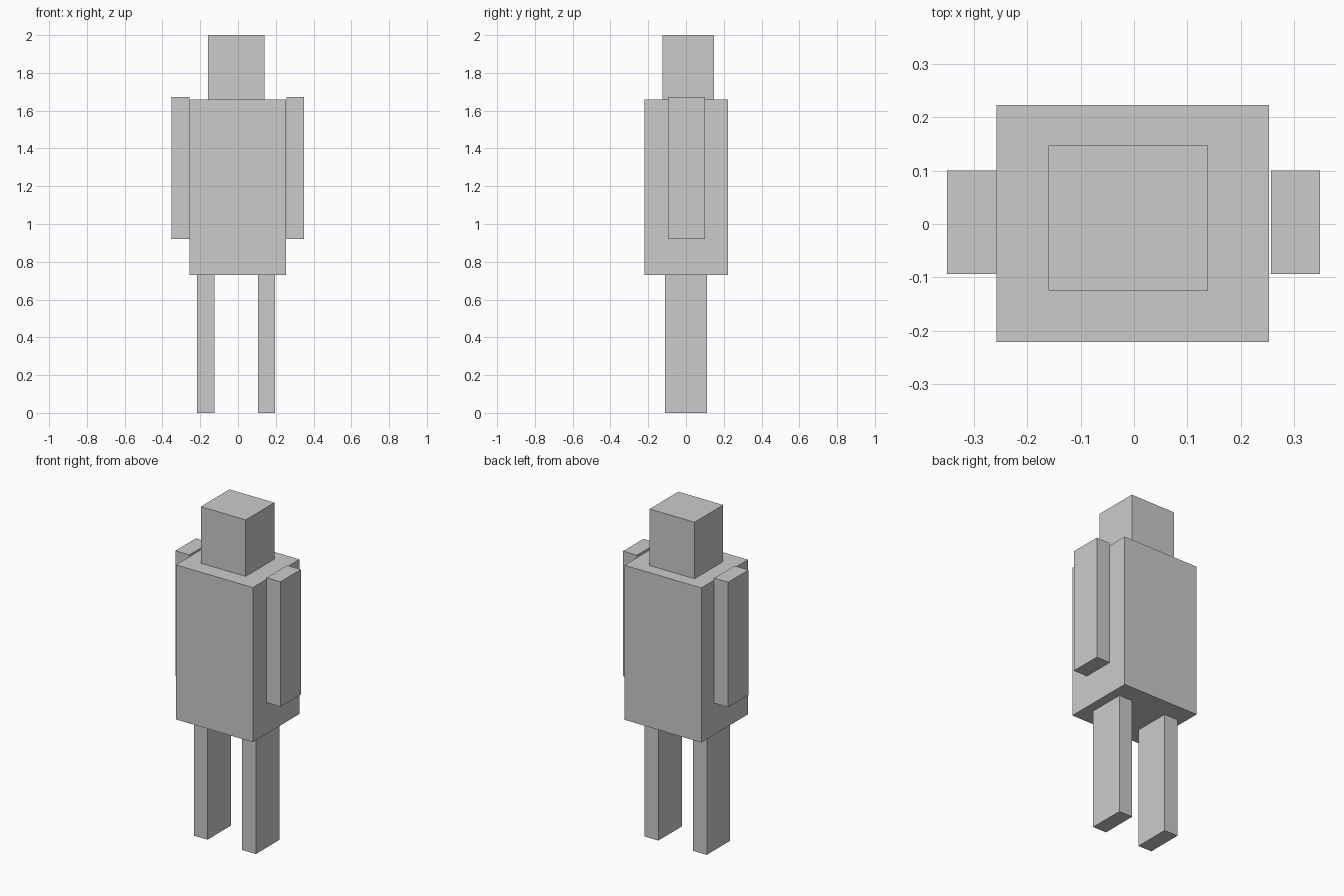
import bpy

# Remove the default object
cube = bpy.data.objects.get("Cube")
if cube:
    bpy.data.objects.remove(cube, do_unlink=True)

# Single plain grey material
GREY = (0.6, 0.6, 0.6, 1.0)
grey = bpy.data.materials.new("plain_grey")
grey.use_nodes = True
grey.diffuse_color = GREY
grey.node_tree.nodes["Principled BSDF"].inputs["Base Color"].default_value = GREY


def box(name, x, y, z):
    """Flat-faced box spanning the given (low, high) ranges."""
    spans = (x, y, z)
    bpy.ops.mesh.primitive_cube_add(size=1, location=[(a + b) / 2 for a, b in spans])
    ob = bpy.context.object
    ob.name = ob.data.name = name
    ob.scale = [b - a for a, b in spans]
    bpy.ops.object.transform_apply(location=False, rotation=False, scale=True)
    ob.data.materials.clear()
    ob.data.materials.append(grey)
    return ob


# Head and torso
box("head", (-0.16, 0.139), (-0.125, 0.147), (1.66, 2.0))
box("torso", (-0.258, 0.253), (-0.221, 0.223), (0.73, 1.66))

# Arms and legs, slightly uneven from side to side
limbs = {
    "right": ((-0.351, -0.258), (-0.216, -0.125)),
    "left": ((0.257, 0.349), (0.106, 0.197)),
}
for side, (arm_x, leg_x) in limbs.items():
    box(side + "_arm", arm_x, (-0.094, 0.1), (0.92, 1.672))
    box(side + "_leg", leg_x, (-0.111, 0.111), (0.0, 0.73))
